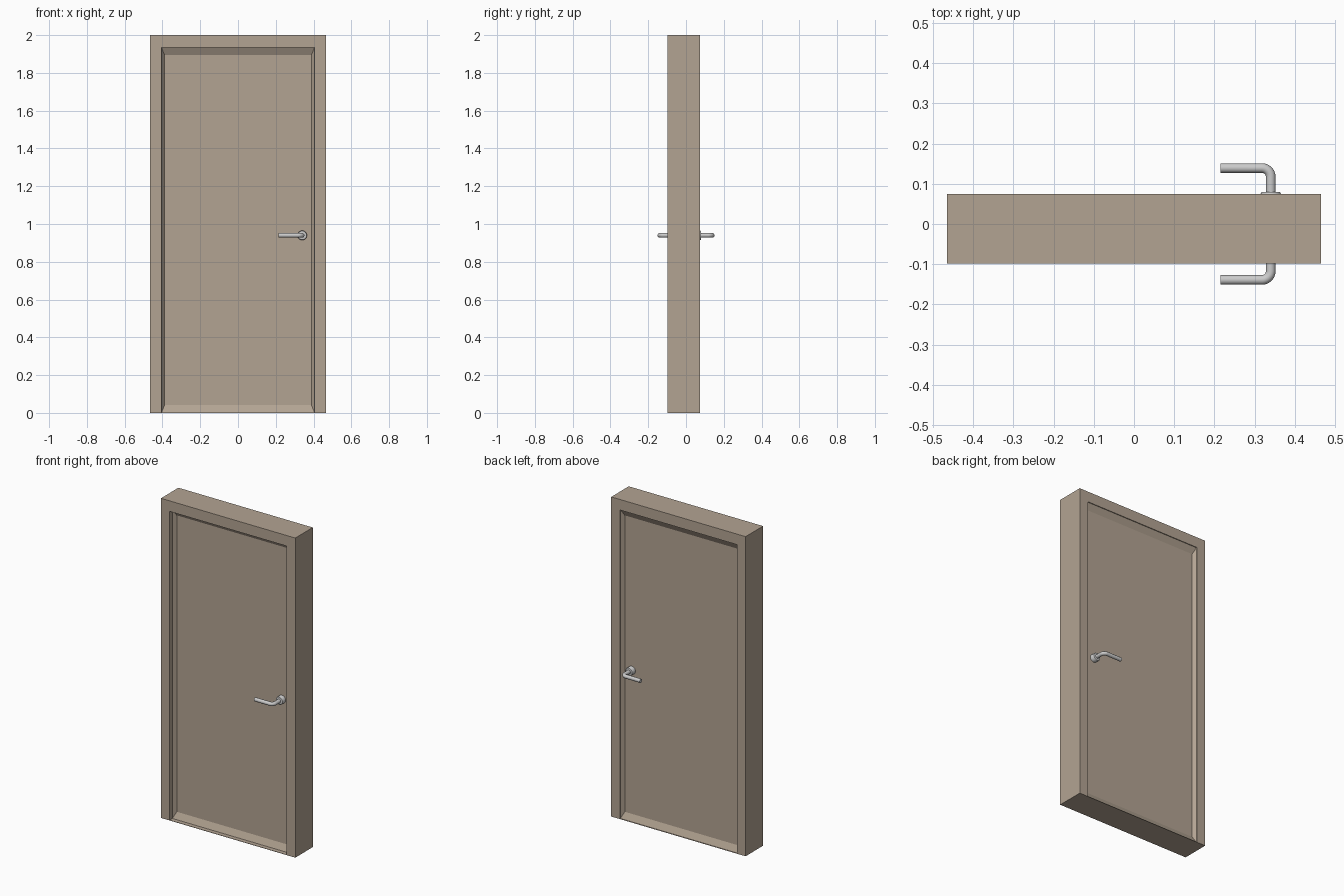
import bpy, bmesh, math
from mathutils import Vector

if "Cube" in bpy.data.objects:
    bpy.data.objects.remove(bpy.data.objects["Cube"])

wood = bpy.data.materials.new("wood")
wood.diffuse_color = (0.45, 0.37, 0.29, 1)
wood.use_nodes = True
wood.node_tree.nodes["Principled BSDF"].inputs["Base Color"].default_value = wood.diffuse_color


def finish(name, bm, mat=None, smooth=False):
    bmesh.ops.recalc_face_normals(bm, faces=bm.faces)
    me = bpy.data.meshes.new(name)
    bm.to_mesh(me)
    bm.free()
    ob = bpy.data.objects.new(name, me)
    bpy.context.collection.objects.link(ob)
    if mat:
        me.materials.append(mat)
    if smooth:
        smooth_object(ob)
    return ob


def smooth_object(ob):
    bpy.ops.object.select_all(action='DESELECT')
    ob.select_set(True)
    bpy.context.view_layer.objects.active = ob
    bpy.ops.object.shade_smooth_by_angle(angle=math.radians(35))


def box(bm, lo, hi):
    verts = bmesh.ops.create_cube(bm, size=1)["verts"]
    for v in verts:
        v.co = Vector([(a + b) / 2 + c * (b - a) for a, b, c in zip(lo, hi, v.co)])


# Overall sizes
W, OPEN, TOP = 0.465, 0.405, 1.934
FRONT, BACK = -0.098, 0.075
HX, HZ = 0.34, 0.94

# Frame: an upside-down U outline extruded through the wall depth
bm = bmesh.new()
outline = [(-W, 0), (-W, 2), (W, 2), (W, 0), (OPEN, 0), (OPEN, TOP), (-OPEN, TOP), (-OPEN, 0)]
face = bm.faces.new([bm.verts.new((x, FRONT, z)) for x, z in outline])
ext = bmesh.ops.extrude_face_region(bm, geom=[face])["geom"]
bmesh.ops.translate(bm, vec=(0, BACK - FRONT, 0),
                    verts=[g for g in ext if isinstance(g, bmesh.types.BMVert)])
finish("door_frame", bm, wood)

# Thin sill closing the bottom of the frame
bm = bmesh.new()
box(bm, (-OPEN, FRONT, 0), (OPEN, BACK, 0.002))
finish("sill", bm, wood)

# Door leaf with a shallow tapered recess on both sides
bm = bmesh.new()
box(bm, (-OPEN, -0.07, 0.002), (OPEN, 0.07, TOP))
bm.normal_update()
sides = [f for f in bm.faces if abs(f.normal.y) > 0.9]
for f in bmesh.ops.extrude_discrete_faces(bm, faces=sides)["faces"]:
    mid = f.calc_center_median()
    for v in f.verts:
        v.co = mid + (v.co - mid) * 0.96
        v.co.y *= 0.05 / 0.07
finish("door_leaf", bm, wood)


def lever(name, side):
    # Round bar: out from the door, around a bend, then along the door
    r, y = 0.022, 0.139
    pts = [(HX, 0.045)]
    for i in range(9):
        a = math.pi / 2 * i / 8
        pts.append((HX - r + r * math.cos(a), y - r + r * math.sin(a)))
    pts.append((0.215, y))
    cu = bpy.data.curves.new(name, 'CURVE')
    cu.dimensions = '3D'
    cu.bevel_depth = 0.012
    cu.bevel_resolution = 4
    cu.use_fill_caps = True
    sp = cu.splines.new('POLY')
    sp.points.add(len(pts) - 1)
    for p, (px, py) in zip(sp.points, pts):
        p.co = (px, py * side, HZ, 1)
    ob = bpy.data.objects.new(name, cu)
    bpy.context.collection.objects.link(ob)
    bpy.ops.object.select_all(action='DESELECT')
    ob.select_set(True)
    bpy.context.view_layer.objects.active = ob
    bpy.ops.object.convert(target='MESH')
    smooth_object(bpy.context.view_layer.objects.active)


def rosette(name, side):
    # Round plate with a softened rim, spun from its profile
    bm = bmesh.new()
    profile = [(0.0, 0.045), (0.025, 0.045), (0.025, 0.076), (0.023, 0.079), (0.018, 0.08), (0.0, 0.08)]
    vs = [bm.verts.new((HX + px, py * side, HZ)) for px, py in profile]
    edges = [bm.edges.new(e) for e in zip(vs, vs[1:])]
    bmesh.ops.spin(bm, geom=vs + edges, cent=(HX, 0, HZ), axis=(0, 1, 0),
                   angle=math.tau, steps=24, use_merge=True)
    bmesh.ops.remove_doubles(bm, verts=bm.verts, dist=1e-5)
    finish(name, bm, smooth=True)


# Matching handles on both sides
for label, side in (("front", -1), ("back", 1)):
    lever(label + "_lever", side)
    rosette(label + "_rosette", side)
